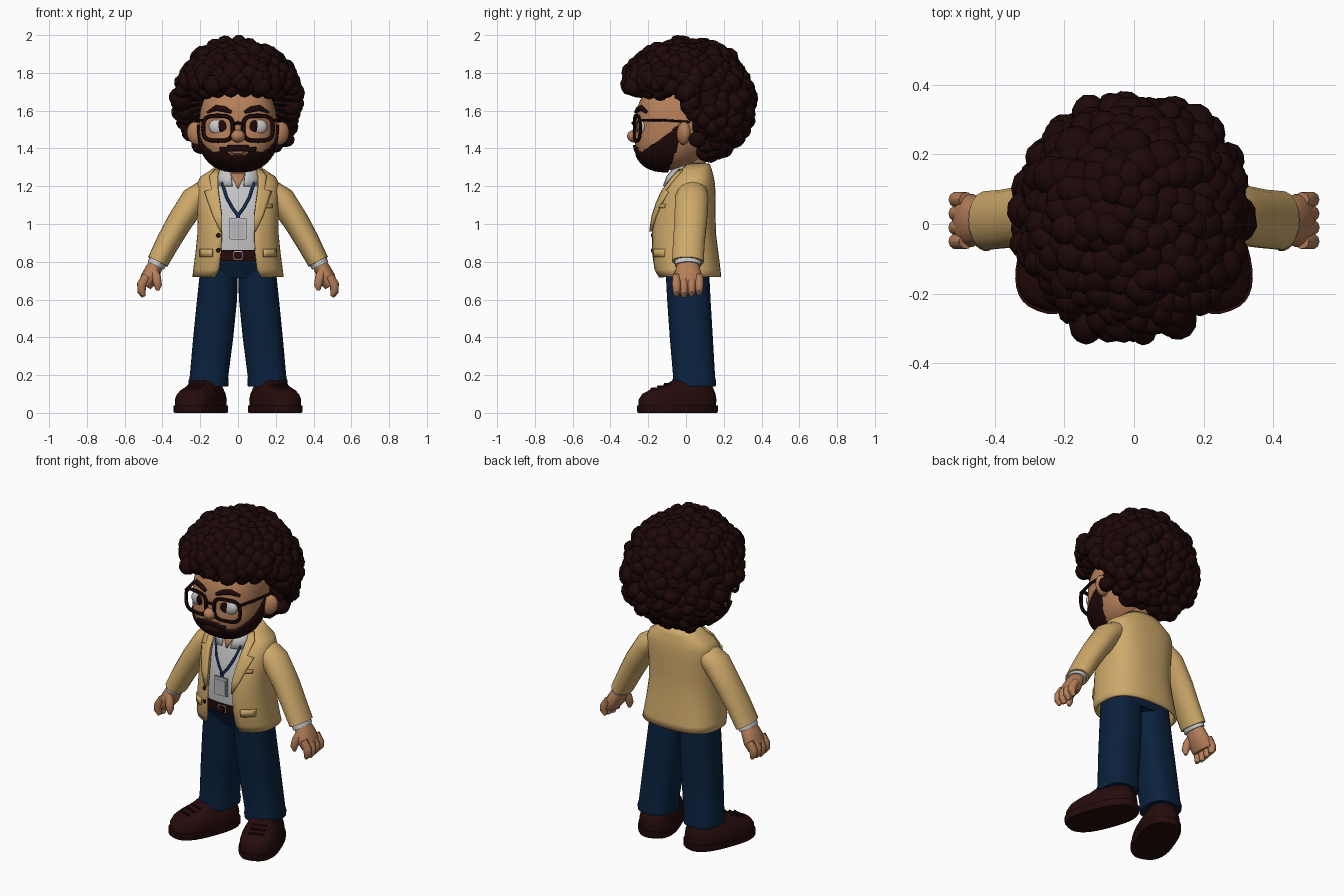
import bpy, bmesh, math, random
from mathutils import Vector, Matrix, Euler

random.seed(4)
if "Cube" in bpy.data.objects:
    bpy.data.objects.remove(bpy.data.objects["Cube"])


def material(name, *rgb):
    m = bpy.data.materials.new(name)
    m.use_nodes = True
    m.diffuse_color = (*rgb, 1)
    m.node_tree.nodes["Principled BSDF"].inputs["Base Color"].default_value = (*rgb, 1)
    return m


HAIR = material("dark_hair", .0125, .0024, .0024)
SKIN = material("warm_skin", .46, .21, .1)
TAN = material("tan_cloth", .62, .4, .145)
WHITE = material("pale_cloth", .56, .56, .57)
NAVY = material("navy_denim", .003, .015, .046)
LEATHER = material("brown_leather", .019, .0035, .0033)
BLUE = material("lanyard_blue", .008, .028, .1)
CARD = material("badge_grey", .47, .47, .49)
LIP = material("lip_brown", .33, .13, .075)
SIDES = (("right", -1), ("left", 1))
P = 2.6
made = []


def finish(name, bm, mat, solid=0):
    bmesh.ops.recalc_face_normals(bm, faces=bm.faces)
    mesh = bpy.data.meshes.new(name)
    bm.to_mesh(mesh)
    bm.free()
    mesh.materials.append(mat)
    ob = bpy.data.objects.new(name, mesh)
    bpy.context.collection.objects.link(ob)
    if solid:
        mod = ob.modifiers.new("thickness", 'SOLIDIFY')
        mod.thickness, mod.offset = solid, 0
    made.append(ob)


def grid(name, rows, mat, closed=True, solid=0, flip=1, M=Matrix()):
    """Skin a list of equal point rows; closed rows get end caps."""
    bm = bmesh.new()
    M = Matrix.Diagonal((flip, 1, 1, 1)) @ M
    vs = [[bm.verts.new(M @ Vector(p)) for p in row] for row in rows]
    n = len(vs[0])
    for a, b in zip(vs, vs[1:]):
        for i in range(n if closed else n - 1):
            j = (i + 1) % n
            bm.faces.new((a[i], a[j], b[j], b[i]))
    if closed:
        bm.faces.new(vs[0])
        bm.faces.new(vs[-1])
    finish(name, bm, mat, solid)


def spow(v, e):
    return math.copysign(abs(v) ** e, v)


def ring(z, hw, yf, yb, gap=0, cx=0, n=36):
    """Rounded-box outline at height z, optionally open at the front."""
    a = math.asin((gap / hw) ** (P / 2))
    steps = n - 1 if gap else n
    pts = []
    for i in range(n):
        t = a + (2 * math.pi - 2 * a) * i / steps
        pts.append((cx + hw * spow(math.sin(t), 2 / P),
                    (yf + yb) / 2 - (yb - yf) / 2 * spow(math.cos(t), 2 / P), z))
    return pts


def loft(name, rings, mat, **kw):
    grid(name, [ring(*r) for r in rings], mat, **kw)


def surf(rings, x, z):
    """Front y of a lofted body at x, z."""
    for a, b in zip(rings, rings[1:]):
        if a[0] <= z <= b[0]:
            break
    f = max(0, min(1, (z - a[0]) / (b[0] - a[0])))
    hw, yf, yb = (a[k] + (b[k] - a[k]) * f for k in (1, 2, 3))
    return (yf + yb) / 2 - (yb - yf) / 2 * max(0, 1 - abs(x / hw) ** P) ** (1 / P)


def strip(name, body, rows, mat, lift, solid, flip=1):
    """Patch lying on the front of a body; rows are (z, x_from, x_to)."""
    pts = [[(x, surf(body, x, z) - lift, z)
            for x in (a + (b - a) * k / 4 for k in range(5))] for z, a, b in rows]
    grid(name, pts, mat, closed=False, solid=solid, flip=flip)


def tube(name, path, mat, flip=1, n=14):
    """Tube through (x, y, z, in-plane radius, depth radius) stations."""
    pts, rows = [Vector(p[:3]) for p in path], []
    for i, p in enumerate(path):
        d = (pts[min(i + 1, len(pts) - 1)] - pts[max(i - 1, 0)]).normalized()
        u = Vector((1, 0, 0)) if abs(d.y) > .8 else Vector((0, 1, 0))
        v = d.cross(u).normalized()
        u = v.cross(d)
        rows.append([pts[i] + v * p[3] * math.cos(t) + u * p[4] * math.sin(t)
                     for t in (2 * math.pi * k / n for k in range(n))])
    grid(name, rows, mat, flip=flip)


def blob(name, loc, r, mat, rot=(0, 0, 0)):
    bm = bmesh.new()
    M = Matrix.LocRotScale(Vector(loc), Euler(rot), Vector(r))
    bmesh.ops.create_uvsphere(bm, u_segments=24, v_segments=14, radius=1, matrix=M)
    finish(name, bm, mat)


def box(name, loc, size, mat, M=Matrix()):
    bm = bmesh.new()
    bmesh.ops.create_cube(bm, size=1, matrix=M @ Matrix.LocRotScale(Vector(loc), None, Vector(size)))
    bmesh.ops.bevel(bm, geom=bm.edges[:], offset=min(size) * .3, segments=2, affect='EDGES')
    finish(name, bm, mat)


# Head and beard
def head_point(n):
    r = sum(abs(c) ** 2.5 for c in n) ** -.4
    p = Vector((.205 * n.x * r, .205 * n.y * r - .06, .235 * n.z * r + 1.52))
    p.y -= .17 * max(0, 1.5 - p.z)
    return p


def face_y(x, z):
    k = 1 - abs(x / .205) ** 2.5 - abs((z - 1.52) / .235) ** 2.5
    return -.06 - .205 * max(0, k) ** .4 - .17 * max(0, 1.5 - z)


def is_beard(c):
    x = abs(c.x)
    if c.y > -.03 - .4 * max(0, 1.45 - c.z):
        return False
    if (x / .055) ** 2 + ((c.z - 1.378) / .013) ** 2 < 1:
        return False
    moustache = x < .095 and c.z < 1.42 - 2 * x * x
    return moustache or c.z < 1.385 + .75 * max(0, c.y + .22)


for name, mat, thick in (("head", SKIN, 0), ("beard", HAIR, .024)):
    bm = bmesh.new()
    bmesh.ops.create_uvsphere(bm, u_segments=128, v_segments=96, radius=1)
    for v in bm.verts:
        v.co = head_point(v.co.normalized())
    if thick:
        drop = [f for f in bm.faces if not is_beard(f.calc_center_median())]
        bmesh.ops.delete(bm, geom=drop, context='FACES')
    finish(name, bm, mat, thick)
blob("lips", (0, face_y(0, 1.378) + .004, 1.378), (.04, .012, .008), LIP)
blob("nose", (0, -.27, 1.465), (.038, .042, .034), SKIN)
blob("nose_bridge", (0, -.255, 1.505), (.02, .022, .045), SKIN)
tube("neck", [(0, .035, 1.18, .075, .07), (0, .03, 1.45, .075, .07)], SKIN, n=24)

# Eyes, brows, ears and glasses
for side, s in SIDES:
    blob(side + "_eye", (s * .09, -.23, 1.515), (.065, .028, .046), WHITE)
    blob(side + "_iris", (s * .074, -.251, 1.517), (.035, .011, .038), HAIR)
    blob(side + "_ear", (s * .222, -.012, 1.48), (.05, .034, .062), SKIN, (0, s * .25, s * .4))
    tube(side + "_eyebrow", [(x, face_y(x, z) - .003, z, r, .012) for x, z, r in
         ((.035, 1.592, .008), (.07, 1.607, .016), (.115, 1.614, .016), (.16, 1.592, .006))], HAIR, s)
    rim = []
    for k in range(33):
        t = 2 * math.pi * k / 32
        x = .106 + .078 * spow(math.cos(t), .6)
        rim.append((x, -.273 + .9 * x * x, 1.507 + .066 * spow(math.sin(t), .6), .011, .009))
    tube(side + "_glasses_rim", rim, HAIR, s, 8)
    tube(side + "_glasses_temple", [(.184, -.242, 1.55, .007, .011), (.212, -.12, 1.55, .006, .011),
                                    (.22, .02, 1.54, .006, .011)], HAIR, s, 8)
tube("glasses_bridge", [(-.032, -.273, 1.527, .008, .008), (0, -.282, 1.535, .008, .008),
                        (.032, -.273, 1.527, .008, .008)], HAIR, n=8)


# Hair: a closed core covered with curls
def hair_point(n, k=1):
    p = 2 if n.z > 0 else 2.6
    r = k * sum(abs(c) ** p for c in n) ** (-1 / p)
    return Vector((.3 * n.x * r, .32 * n.y * r, (.28 if n.z > 0 else .295) * n.z * r + 1.665))


def bare(p):
    return p.y < .05 and p.z < 1.725 - 1.2 * max(0, p.y + .12)


bm = bmesh.new()
bmesh.ops.create_uvsphere(bm, u_segments=64, v_segments=48, radius=1)
for v in bm.verts:
    n = v.co.normalized()
    v.co = hair_point(n, .5 if bare(hair_point(n)) else .98)
finish("hair_core", bm, HAIR)

bm = bmesh.new()
COUNT = 400
for i in range(COUNT):
    z = 1 - 2 * (i + .5) / COUNT
    t = i * math.pi * (3 - math.sqrt(5)) + random.uniform(-.1, .1)
    q = math.sqrt(1 - z * z)
    c = hair_point(Vector((q * math.cos(t), q * math.sin(t), z)), random.uniform(.95, 1.03))
    if bare(c):
        continue
    size = Vector([random.uniform(.038, .064) for _ in range(3)])
    turn = Euler([random.uniform(0, 6) for _ in range(3)])
    bmesh.ops.create_icosphere(bm, subdivisions=2, radius=1, matrix=Matrix.LocRotScale(c, turn, size))
for i in range(17):
    # fringe tucked under the front overhang, arched over the brow
    t = math.pi * (i / 16 - .5) * .8
    c = Vector((.235 * math.sin(t), -.03 - .235 * math.cos(t), 1.7 + .035 * math.cos(t) - .02 * (i % 2)))
    bmesh.ops.create_icosphere(bm, subdivisions=2, radius=.045, matrix=Matrix.Translation(c))
finish("hair_curls", bm, HAIR)

# Shirt, collar, lanyard and badge
shirt = [(.82, .185, -.143, .13), (.95, .185, -.155, .13), (1.05, .185, -.145, .13),
         (1.15, .18, -.12, .13), (1.22, .15, -.098, .13), (1.27, .1, -.075, .115)]
loft("shirt", shirt, WHITE)
strip("open_neck", shirt, [(1.19, -.003, .003), (1.23, -.022, .022), (1.27, -.04, .04)], SKIN, .003, .006)
loft("shirt_collar", [(1.2, .115, -.118, .11, .03), (1.25, .115, -.1, .12, .035),
                      (1.32, .088, -.045, .115, .045)], WHITE, closed=False, solid=.012)
for side, s in SIDES:
    tube(side + "_lanyard", [(x, surf(shirt, x, z) - .008, z, .008, .005) for x, z in
         ((.085, 1.22), (.06, 1.14), (.03, 1.085), (0, 1.045))], BLUE, s, 8)
box("lanyard_clip", (0, -.158, 1.04), (.022, .014, .035), BLUE)
box("badge_frame", (0, -.164, .975), (.088, .012, .115), WHITE)
box("badge_card", (0, -.169, .972), (.07, .006, .09), CARD)

# Jacket
jacket = [(.72, .235, -.15, .18, .12), (.76, .23, -.168, .176, .1), (.85, .218, -.18, .165, .09),
          (.95, .208, -.18, .152, .086), (1.05, .207, -.165, .15, .086), (1.15, .212, -.132, .15, .1),
          (1.21, .21, -.092, .147, .11), (1.245, .195, -.065, .141, .108), (1.28, .14, -.04, .132, .1),
          (1.315, .1, -.015, .12, .085)]
loft("jacket", jacket, TAN, closed=False, solid=.014)
for side, s in SIDES:
    strip(side + "_lapel", jacket, [(.96, .085, .092), (1.04, .085, .13), (1.11, .094, .155),
          (1.17, .103, .176), (1.18, .104, .14), (1.25, .107, .15), (1.285, .098, .122)],
          TAN, .016, .014, s)
    strip(side + "_pocket_flap", jacket, [(.825, .135, .2), (.868, .135, .2)], TAN, .012, .012, s)
    tube(side + "_sleeve", [(.12, .035, 1.19, .045, .06), (.175, .033, 1.172, .062, .08),
         (.23, .03, 1.13, .073, .09), (.31, .025, 1.01, .068, .087), (.37, .015, .905, .063, .085),
         (.425, .01, .8, .057, .085)], TAN, s, 18)
    # Cuff and hand
    tube(side + "_cuff", [(.41, .01, .83, .05, .07), (.435, .01, .78, .048, .07)], WHITE, s, 18)
    tube(side + "_palm", [(.42, .01, .81, .036, .05), (.447, .01, .76, .043, .066),
         (.472, .01, .71, .046, .078), (.492, .01, .67, .034, .072)], SKIN, s)
    for k, f in enumerate(("index", "middle", "ring", "little")):
        y, d = -.05 + .04 * k, .007 * abs(k - 1)
        tube(side + "_" + f + "_finger", [(.482, y, .725, .024, .022), (.51, y, .68, .025, .0235),
             (.511, y, .64 + d, .022, .022), (.5, y, .614 + d, .01, .012)], SKIN, s, 10)
    tube(side + "_thumb", [(.452, -.025, .77, .024, .024), (.432, -.05, .715, .025, .025),
         (.424, -.058, .675, .021, .021), (.426, -.056, .648, .009, .009)], SKIN, s, 10)
strip("chest_pocket", jacket, [(1.085, .12, .18), (1.105, .12, .18)], TAN, .014, .01)
for label, z in (("upper", .94), ("lower", .86)):
    blob(label + "_button", (-.104, surf(jacket, .104, z) - .01, z), (.012, .006, .012), LEATHER)

# Belt and trousers
loft("belt", [(.805, .19, -.15, .14), (.862, .19, -.156, .14)], LEATHER)
box("belt_buckle", (0, -.154, .834), (.05, .016, .044), CARD)
box("buckle_centre", (0, -.16, .834), (.042, .012, .036), LEATHER)
loft("trouser_hips", [(.715, .17, -.1, .118), (.74, .192, -.11, .128), (.815, .193, -.146, .137)], NAVY)
for side, s in SIDES:
    loft(side + "_trouser_leg", [(.14, .104, -.07, .157, 0, .156), (.165, .107, -.073, .16, 0, .156),
         (.19, .102, -.068, .154, 0, .154), (.4, .106, -.086, .142, 0, .131),
         (.6, .106, -.1, .13, 0, .111), (.76, .1, -.108, .122, 0, .1)], NAVY, flip=s)
    # Shoes, toes turned out
    turn = Matrix.Translation((.197, -.045, 0)) @ Matrix.Rotation(math.radians(21), 4, 'Z')
    loft(side + "_shoe_sole", [(0, .112, -.215, .215), (.008, .116, -.22, .22), (.04, .116, -.22, .22)],
         LEATHER, flip=s, M=turn)
    loft(side + "_shoe", [(.035, .108, -.212, .21), (.07, .11, -.212, .212), (.1, .102, -.192, .208),
         (.122, .09, -.15, .2), (.142, .078, -.08, .19), (.172, .07, -.02, .178)],
         LEATHER, flip=s, M=turn)
    for k in range(3):
        box(side + "_lace_%d" % (k + 1), (0, -.13 + .036 * k, .128 + .011 * k), (.09, .013, .014),
            LEATHER, Matrix.Diagonal((s, 1, 1, 1)) @ turn)

# Smooth shading with crisp edges
bpy.ops.object.select_all(action='DESELECT')
for ob in made:
    ob.select_set(True)
bpy.context.view_layer.objects.active = made[0]
bpy.ops.object.shade_smooth_by_angle(angle=math.radians(38))
